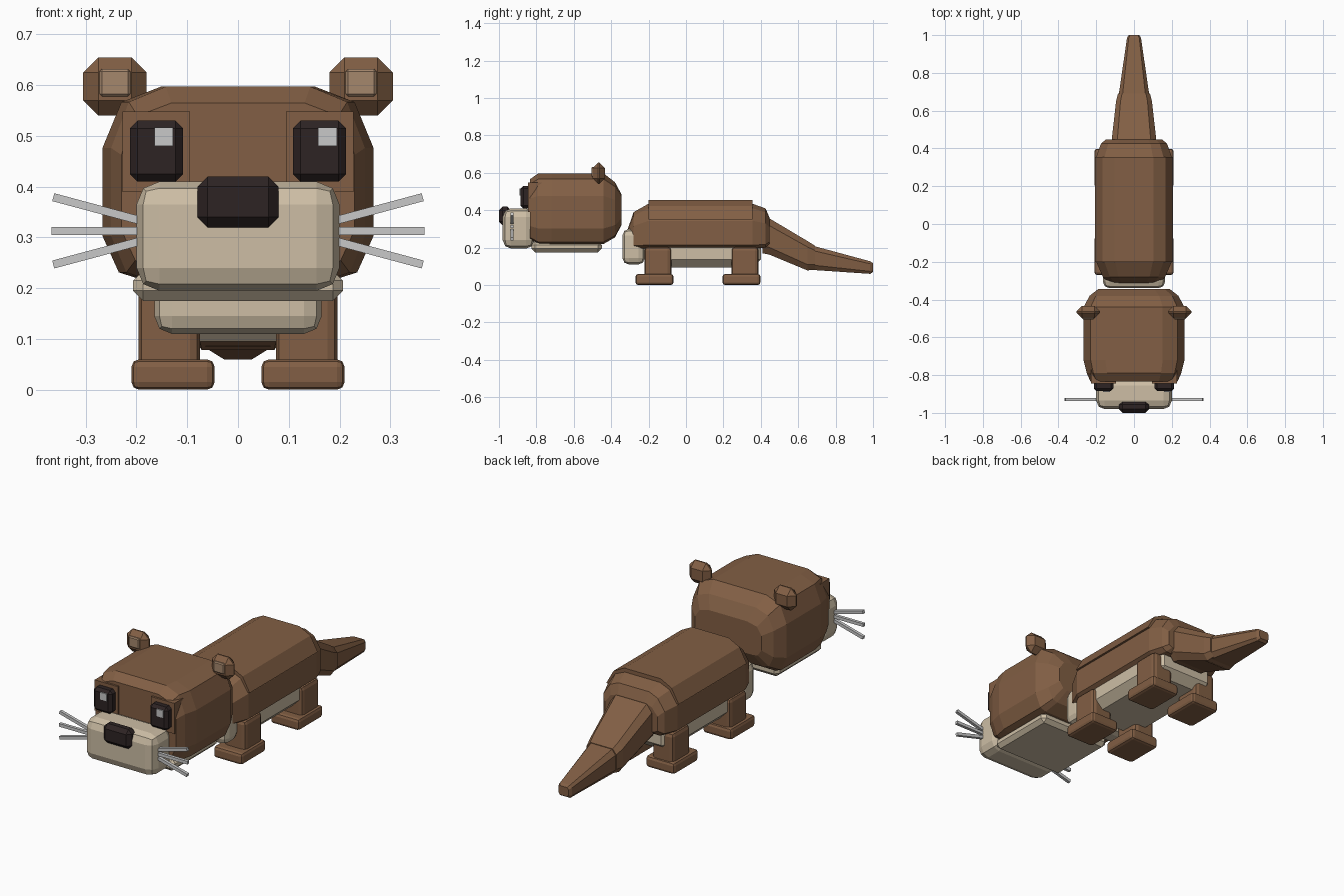
import bpy, bmesh, math
from mathutils import Vector

cube = bpy.data.objects.get("Cube")
if cube:
    bpy.data.objects.remove(cube, do_unlink=True)


def material(name, r, g, b):
    m = bpy.data.materials.new(name)
    m.use_nodes = True
    m.diffuse_color = (r, g, b, 1)
    m.node_tree.nodes["Principled BSDF"].inputs["Base Color"].default_value = (r, g, b, 1)
    return m


fur = material("brown fur", 0.223, 0.114, 0.058)
cream = material("cream fur", 0.61, 0.515, 0.376)
dark = material("dark eye and nose", 0.026, 0.017, 0.017)
grey = material("pale grey", 0.58, 0.58, 0.58)
tan = material("inner ear tan", 0.376, 0.242, 0.15)


def finish(name, bm, mat):
    bmesh.ops.recalc_face_normals(bm, faces=bm.faces)
    mesh = bpy.data.meshes.new(name)
    bm.to_mesh(mesh)
    bm.free()
    mesh.materials.append(mat)
    obj = bpy.data.objects.new(name, mesh)
    bpy.context.collection.objects.link(obj)
    return obj


def block(name, mat, x, y, z, bevel=0.0, segments=1):
    """Bevelled box spanning the three given ranges."""
    bm = bmesh.new()
    bmesh.ops.create_cube(bm, size=1)
    for v in bm.verts:
        v.co = Vector([(a + b) / 2 + c * (b - a) for (a, b), c in zip((x, y, z), v.co)])
    if bevel:
        bmesh.ops.bevel(bm, geom=bm.edges[:], offset=bevel, segments=segments,
                        profile=0.5, affect='EDGES', clamp_overlap=True)
    return finish(name, bm, mat)


def pair(name, mat, x, y, z, bevel=0.0, segments=1):
    """The same block on both sides."""
    block("left_" + name, mat, x, y, z, bevel, segments)
    block("right_" + name, mat, (-x[1], -x[0]), y, z, bevel, segments)


def loft(name, mat, half, sections):
    """Skin a mirrored unit half-profile through (y, half width, z low, z high)."""
    outline = half + [(-px, pz) for px, pz in reversed(half)]
    bm = bmesh.new()
    rings = [[bm.verts.new((px * w, y, lo + pz * (hi - lo))) for px, pz in outline]
             for y, w, lo, hi in sections]
    n = len(outline)
    for a, b in zip(rings, rings[1:]):
        for i in range(n):
            j = (i + 1) % n
            bm.faces.new((a[i], a[j], b[j], b[i]))
    bm.faces.new(rings[0])
    bm.faces.new(rings[-1])
    return finish(name, bm, mat)


# Head
loft("head", fur,
     [(0.57, 1), (0.86, 0.92), (1, 0.68), (1, 0.22), (0.88, 0.03), (0.75, 0)],
     [(-0.835, 0.23, 0.245, 0.565), (-0.79, 0.25, 0.22, 0.597), (-0.72, 0.267, 0.22, 0.597),
      (-0.44, 0.267, 0.22, 0.597), (-0.38, 0.235, 0.255, 0.55), (-0.345, 0.19, 0.32, 0.485)])
block("jaw", cream, (-0.207, 0.207), (-0.826, -0.45), (0.175, 0.235), 0.02)
block("muzzle", cream, (-0.2, 0.2), (-0.98, -0.81), (0.195, 0.41), 0.045, 2)
block("nose", dark, (-0.08, 0.08), (-1, -0.935), (0.32, 0.42), 0.02)

# Eyes and brows
pair("brow", fur, (0.095, 0.228), (-0.845, -0.77), (0.39, 0.548))
pair("eye", dark, (0.108, 0.213), (-0.885, -0.83), (0.41, 0.53), 0.015)
for side, x in (("left", 0.158), ("right", -0.165)):
    block(side + "_eye_highlight", grey, (x, x + 0.037), (-0.889, -0.882), (0.48, 0.517))

# Ears
pair("ear", fur, (0.18, 0.305), (-0.5, -0.433), (0.54, 0.655), 0.03)
pair("inner_ear", tan, (0.212, 0.273), (-0.506, -0.49), (0.578, 0.632), 0.005)

# Whiskers, fanned out on each side
for side, s in (("left", 1), ("right", -1)):
    for row, rise in (("upper", 1), ("middle", 0), ("lower", -1)):
        w = block(side + "_" + row + "_whisker", grey, (-0.09, 0.09),
                  (-0.008, 0.008), (-0.008, 0.008))
        w.location = (s * 0.277, -0.93, 0.313 + rise * 0.043)
        w.rotation_euler.y = -s * rise * math.radians(15)

# Body
loft("body", fur,
     [(0.5, 1), (0.78, 0.9), (1, 0.62), (1, 0.08), (0.85, 0)],
     [(-0.315, 0.13, 0.2, 0.29), (-0.28, 0.165, 0.195, 0.39), (-0.2, 0.2, 0.195, 0.435),
      (0.355, 0.2, 0.195, 0.435), (0.425, 0.175, 0.2, 0.41), (0.447, 0.15, 0.22, 0.36)])
loft("back_shell", fur,
     [(0.5, 1), (0.8, 0.7), (1, 0)],
     [(-0.2, 0.207, 0.35, 0.455), (0.355, 0.207, 0.35, 0.455)])
block("belly", cream, (-0.18, 0.18), (-0.215, 0.4), (0.095, 0.26), 0.042)
block("chest", cream, (-0.165, 0.165), (-0.34, -0.22), (0.11, 0.3), 0.035, 2)

# Legs and feet
for end, leg_y, foot_y in (("front", (-0.222, -0.078), (-0.27, -0.067)),
                           ("rear", (0.243, 0.388), (0.195, 0.398))):
    pair(end + "_leg", fur, (0.075, 0.196), leg_y, (0.03, 0.205), 0.02, 2)
    pair(end + "_foot", fur, (0.046, 0.21), foot_y, (0, 0.06), 0.015, 2)

# Tail in two tapering parts
tail = [(0.75, 1), (1, 0.8), (1, 0.2), (0.75, 0)]
loft("tail_base", fur, tail,
     [(0.41, 0.118, 0.17, 0.375), (0.445, 0.118, 0.163, 0.357),
      (0.65, 0.095, 0.078, 0.235), (0.69, 0.085, 0.085, 0.21)])
loft("tail_tip", fur, tail,
     [(0.63, 0.085, 0.085, 0.22), (0.69, 0.08, 0.08, 0.207),
      (0.985, 0.037, 0.06, 0.127), (1, 0.028, 0.07, 0.117)])
